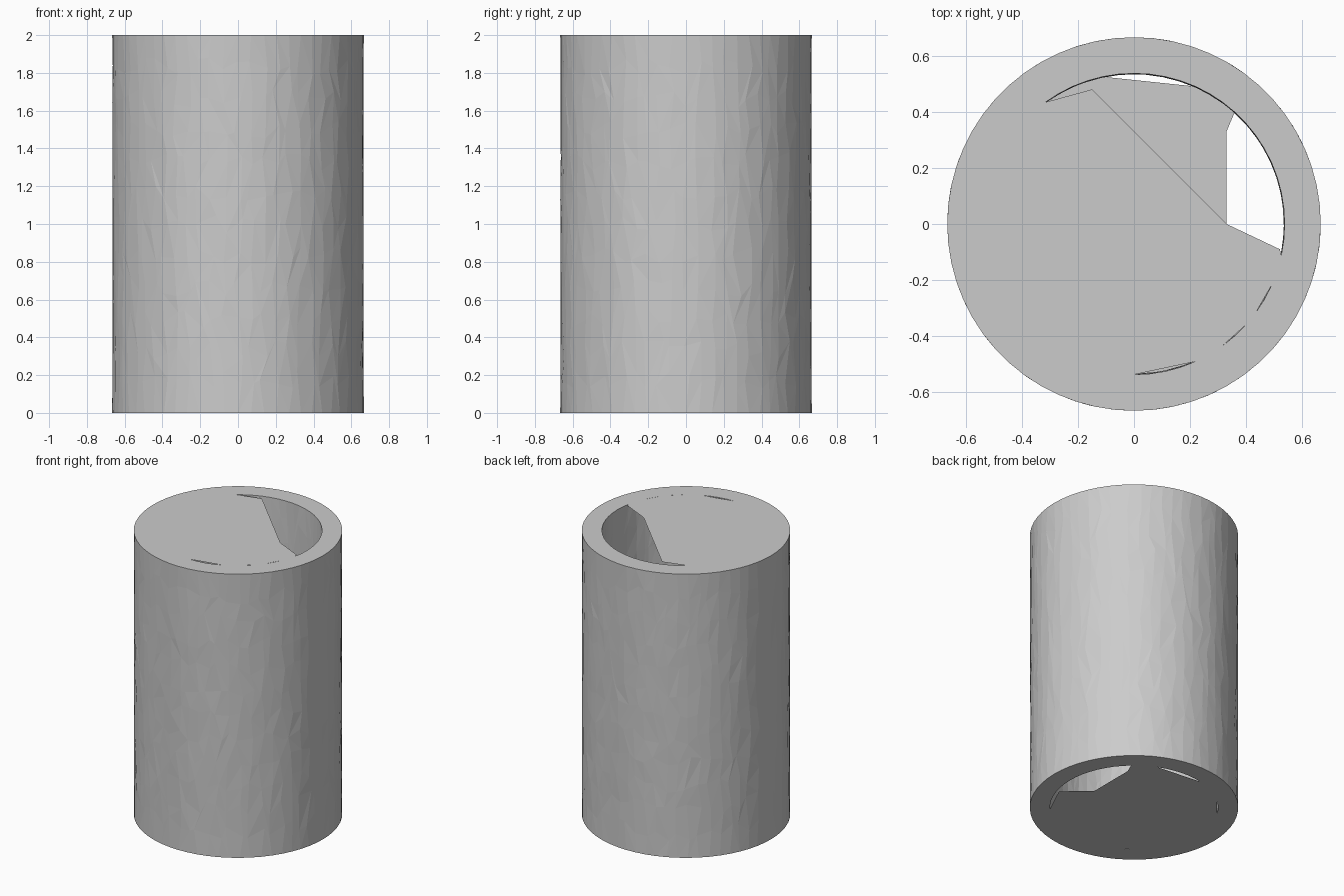
import bpy, bmesh, math, random

cube = bpy.data.objects.get("Cube")
if cube:
    bpy.data.objects.remove(cube, do_unlink=True)

random.seed(4)
SIDES, LEVELS = 60, 12
OUTER, INNER, HEIGHT = 0.666, 0.537, 2.0
STEP = math.tau / SIDES

grey = bpy.data.materials.new("plain grey")
grey.use_nodes = True
colour = (0.6, 0.6, 0.6, 1)
grey.diffuse_color = colour
grey.node_tree.nodes["Principled BSDF"].inputs["Base Color"].default_value = colour


def on_circle(k, r):
    return r * math.cos(k * STEP), r * math.sin(k * STEP)


def finish(name, bm):
    mesh = bpy.data.meshes.new(name)
    bm.to_mesh(mesh)
    bm.free()
    mesh.materials.append(grey)
    bpy.context.collection.objects.link(bpy.data.objects.new(name, mesh))


def wall_rings(bm, r):
    """Stacked rings; the middle ones wander a little for uneven facets."""
    rings = []
    for level in range(LEVELS + 1):
        mid = 0 < level < LEVELS
        ring = []
        for k in range(SIDES):
            x, y = on_circle(k + mid * random.uniform(-0.35, 0.35),
                             r - mid * random.uniform(0, 0.003))
            z = HEIGHT * (level + mid * random.uniform(-0.3, 0.3)) / LEVELS
            ring.append(bm.verts.new((x, y, z)))
        rings.append(ring)
    return rings


def bridge(bm, low, high, split):
    """Join two rings with quads, or with triangles when split."""
    for k in range(SIDES):
        n = (k + 1) % SIDES
        a, b, c, d = low[k], low[n], high[n], high[k]
        if not split:
            bm.faces.new((a, b, c, d))
        elif random.random() < 0.5:
            bm.faces.new((a, b, c))
            bm.faces.new((a, c, d))
        else:
            bm.faces.new((a, b, d))
            bm.faces.new((b, c, d))


# Thick tube with flat rims
bm = bmesh.new()
outer, inner = wall_rings(bm, OUTER), wall_rings(bm, INNER)
for i in range(LEVELS):
    bridge(bm, outer[i], outer[i + 1], True)
    bridge(bm, inner[i + 1], inner[i], True)
bridge(bm, outer[-1], inner[-1], False)
bridge(bm, inner[0], outer[0], False)
finish("tube", bm)


def broken_cap(name, z, stops, skipped, notch, up):
    """Disc following the inner rim, with chords at skipped steps and a notch."""
    points = [on_circle(k, INNER) for k in range(*stops) if k not in skipped]
    points += notch
    bm = bmesh.new()
    face = bm.faces.new([bm.verts.new((x, y, z)) for x, y in points])
    face.normal_update()
    if (face.normal.z > 0) != up:
        face.normal_flip()
    bmesh.ops.triangulate(bm, faces=[face])
    finish(name, bm)


# Top cap with the large opening
broken_cap("top_cap", HEIGHT, (21, 59), {46, 47, 48, 52, 55},
           [(0.52, -0.09), (0.33, 0.0), (-0.15, 0.48)], True)
# Bottom cap with the smaller opening
broken_cap("bottom_cap", 0.0, (8, 54), {12, 13, 14, 15, 16, 23, 24, 39},
           [(0.50, -0.15), (0.33, 0.0), (0.33, 0.33)], False)
